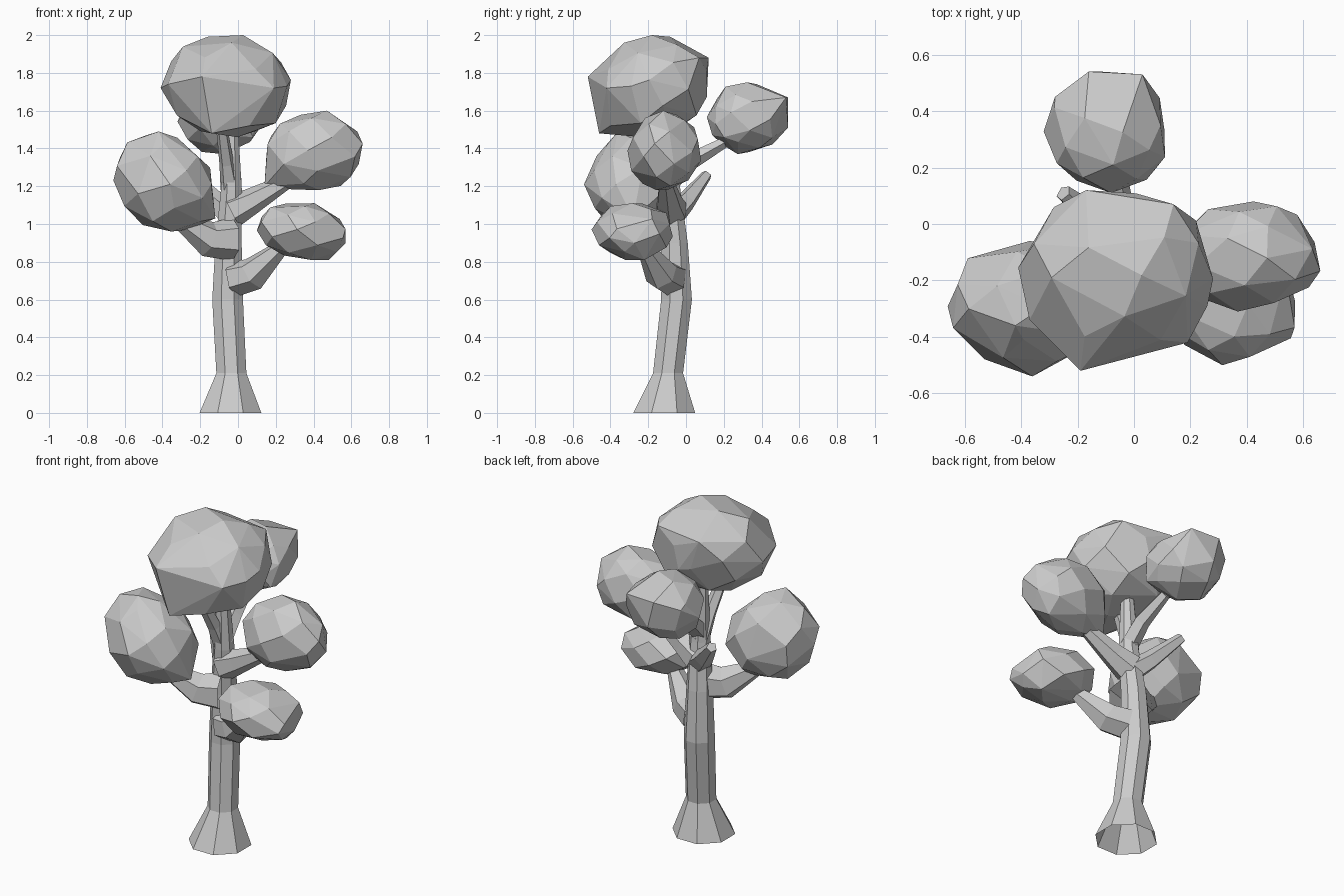
import bpy, bmesh, math, random
from mathutils import Vector

cube = bpy.data.objects.get("Cube")
if cube:
    bpy.data.objects.remove(cube)

# One plain colour for the whole tree
grey = bpy.data.materials.new("plain_grey")
grey.use_nodes = True
colour = (0.6, 0.6, 0.6, 1)
grey.diffuse_color = colour
grey.node_tree.nodes["Principled BSDF"].inputs["Base Color"].default_value = colour


def finish(name, bm):
    bmesh.ops.recalc_face_normals(bm, faces=bm.faces)
    mesh = bpy.data.meshes.new(name)
    bm.to_mesh(mesh)
    bm.free()
    mesh.materials.append(grey)
    obj = bpy.data.objects.new(name, mesh)
    bpy.context.collection.objects.link(obj)
    return obj


def limb(name, stations, sides, level=False, cap=True):
    """Faceted tapering tube through (x, y, z, radius) stations."""
    bm = bmesh.new()
    centres = [Vector(s[:3]) for s in stations]
    rings = []
    for i, (centre, station) in enumerate(zip(centres, stations)):
        ahead = centres[min(i + 1, len(centres) - 1)]
        along = (ahead - centres[max(i - 1, 0)]).normalized()
        if level:
            along = Vector((0, 0, 1))
        # Keep the ring axes upright so the facets do not twist
        guide = Vector((0, 1, 0)) if level else Vector((0, 0, 1))
        u = guide.cross(along).normalized()
        v = along.cross(u)
        ring = []
        for k in range(sides):
            a = math.tau * (k + 0.5) / sides
            ring.append(bm.verts.new(centre + station[3] * (u * math.cos(a) + v * math.sin(a))))
        rings.append(ring)
    for low, high in zip(rings, rings[1:]):
        for k in range(sides):
            n = (k + 1) % sides
            bm.faces.new((low[k], low[n], high[n], high[k]))
    if cap:
        bm.faces.new(rings[-1])
    return finish(name, bm)


def foliage(name, low, high, seed, slope=0, corners=(), count=32):
    """Irregular faceted clump filling a box, leaning along x, with pulled-out corners."""
    rng = random.Random(seed)
    low, high = Vector(low), Vector(high)
    size = high - low
    points = []
    for i in range(count):
        z = 1 - 2 * (i + 0.5) / count
        a = i * math.pi * (3 - math.sqrt(5)) + rng.uniform(-0.2, 0.2)
        r = math.sqrt(1 - z * z)
        p = Vector((r * math.cos(a), r * math.sin(a), z)) * rng.uniform(0.97, 1.04)
        p.z += slope * p.x
        points.append(p)
    # Fit the cloud of points to the box
    least = [min(p[k] for p in points) for k in range(3)]
    most = [max(p[k] for p in points) for k in range(3)]
    bm = bmesh.new()
    for p in points:
        bm.verts.new([low[k] + size[k] * (p[k] - least[k]) / (most[k] - least[k]) for k in range(3)])
    for c in corners:
        bm.verts.new(c)
    hull = bmesh.ops.convex_hull(bm, input=bm.verts[:])
    loose = {g for g in hull["geom_interior"] + hull["geom_unused"] if isinstance(g, bmesh.types.BMVert)}
    bmesh.ops.delete(bm, geom=list(loose), context='VERTS')
    bmesh.ops.dissolve_limit(bm, angle_limit=math.radians(7), verts=bm.verts[:], edges=bm.edges[:])
    return finish(name, bm)


# Trunk with flared, open foot
limb("trunk", [(-0.04, -0.115, 0, 0.177), (-0.035, -0.095, 0.21, 0.086),
               (-0.055, -0.05, 0.6, 0.088), (-0.05, -0.06, 0.9, 0.075),
               (-0.035, -0.085, 1.18, 0.06), (-0.035, -0.1, 1.55, 0.036)],
     8, level=True, cap=False)

# Branches, broad at the root
limb("lower_left_branch", [(-0.02, -0.08, 0.71, 0.095), (0.08, -0.13, 0.735, 0.09),
                           (0.27, -0.24, 0.91, 0.03)], 6)
limb("right_branch", [(-0.03, -0.11, 0.92, 0.115), (-0.16, -0.16, 0.92, 0.095),
                      (-0.36, -0.26, 1.05, 0.03)], 6)
limb("upper_left_branch", [(-0.03, -0.08, 1.07, 0.09), (0.07, -0.09, 1.12, 0.07),
                           (0.32, -0.11, 1.26, 0.03)], 6)
limb("bare_branch", [(-0.04, -0.07, 1.05, 0.07), (-0.12, 0.0, 1.12, 0.055),
                     (-0.25, 0.11, 1.26, 0.03)], 5)
limb("back_branch", [(-0.035, -0.09, 1.22, 0.055), (-0.04, 0.02, 1.33, 0.048),
                     (-0.06, 0.2, 1.43, 0.03)], 5)
limb("front_fork", [(-0.04, -0.08, 1.18, 0.055), (-0.06, -0.14, 1.32, 0.04),
                    (-0.09, -0.25, 1.54, 0.03)], 5)

# Foliage clumps
foliage("top_foliage", (-0.41, -0.48, 1.46), (0.28, 0.11, 2.0), 3, -0.05,
        [(-0.19, -0.52, 1.78), (-0.14, -0.46, 1.48), (0.06, -0.4, 1.52),
         (-0.37, -0.34, 1.74), (0.19, -0.42, 1.72), (0.26, -0.29, 1.73),
         (0.14, 0.07, 1.88), (-0.17, 0.12, 1.88), (-0.1, 0.1, 1.69)])
foliage("back_foliage", (-0.32, 0.11, 1.37), (0.11, 0.53, 1.75), 5, 0,
        [(-0.16, 0.54, 1.67), (0.03, 0.53, 1.67), (-0.12, 0.54, 1.51),
         (-0.28, 0.45, 1.62), (0.08, 0.2, 1.46)])
foliage("upper_left_foliage", (0.15, -0.31, 1.18), (0.66, 0.08, 1.6), 8, 0.04,
        [(0.14, -0.1, 1.2), (0.19, -0.06, 1.46)])
foliage("lower_left_foliage", (0.1, -0.5, 0.81), (0.57, -0.07, 1.11), 11, -0.1,
        [(0.48, -0.22, 0.81)])
foliage("right_foliage", (-0.66, -0.52, 0.96), (-0.13, -0.06, 1.47), 14, -0.17,
        [(-0.36, -0.54, 1.21), (-0.12, -0.28, 1.03), (-0.42, -0.36, 1.49)])
